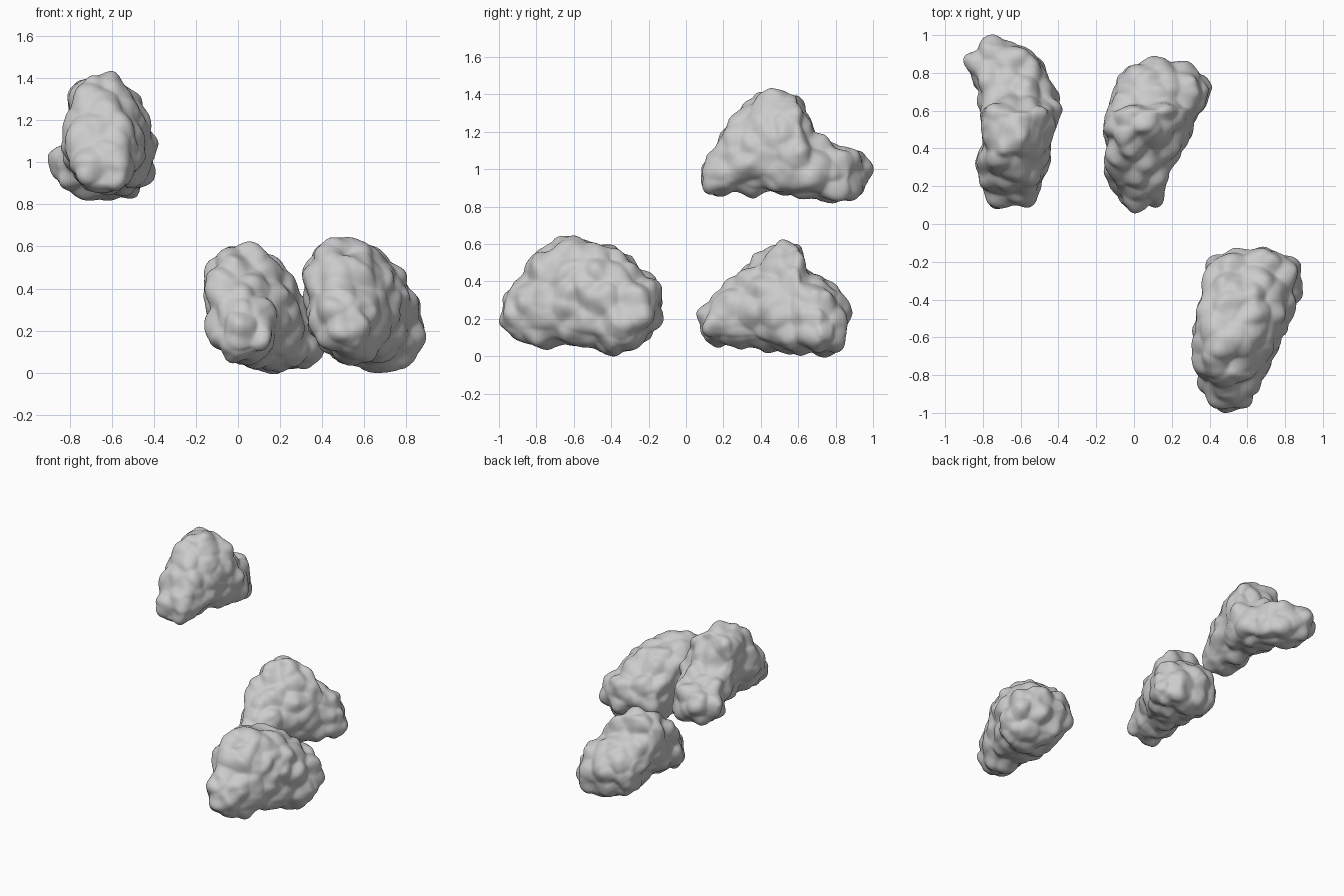
import bpy, bmesh, math
from mathutils import Vector, noise

SEG = 40


def power(c, e):
    return math.copysign(abs(c) ** e, c)


def lumps(p, seed):
    """Rounded bumps of two sizes, roughly centred on zero."""
    q = p + Vector((seed * 3.7, seed * 1.9, seed * 5.3))
    cell = noise.voronoi(q * 7.5)[0][0]
    return (0.018 * noise.noise(q * 5.0) + 0.020 * noise.noise(q * 11.0)
            + 0.055 * (0.45 - cell))


def rock(name, stations, shear0, shear1, taper, seed):
    """Loft sections (y, x min, x max, z min, z max) into a lumpy boulder."""
    bm = bmesh.new()
    y0, y1 = stations[0][0], stations[-1][0]
    rings = []
    for y, xa, xb, za, zb in stations:
        s = shear0 + (shear1 - shear0) * (y - y0) / (y1 - y0)
        cx, cz, w, h = (xa + xb) / 2, (za + zb) / 2, (xb - xa) / 2, (zb - za) / 2
        a = math.sqrt(max(w * w - (s * h) ** 2, (0.5 * w) ** 2))
        ring = []
        for i in range(SEG):
            t = math.tau * i / SEG
            dz = h * power(math.sin(t), 0.87)
            dx = a * power(math.cos(t), 0.87) * (1 - taper * max(0, dz / h))
            ring.append(bm.verts.new((cx + dx + s * dz, y, cz + dz)))
        rings.append(ring)
    for r, q in zip(rings, rings[1:]):
        for i in range(SEG):
            j = (i + 1) % SEG
            bm.faces.new((r[i], r[j], q[j], q[i]))
    bm.faces.new(rings[0])
    bm.faces.new(rings[-1])
    bmesh.ops.recalc_face_normals(bm, faces=bm.faces[:])
    me = bpy.data.meshes.new(name)
    bm.to_mesh(me)
    bm.free()
    ob = bpy.data.objects.new(name, me)
    bpy.context.collection.objects.link(ob)
    bpy.context.view_layer.objects.active = ob
    ob.select_set(True)

    # Even out the surface and round off the section edges
    m = ob.modifiers.new("even", 'REMESH')
    m.mode = 'VOXEL'
    m.voxel_size = 0.013
    m = ob.modifiers.new("soften", 'SMOOTH')
    m.factor, m.iterations = 0.5, 16
    for m in list(ob.modifiers):
        bpy.ops.object.modifier_apply(modifier=m.name)

    # Weathered lumps along the normals
    moved = [v.co + v.normal * lumps(v.co, seed) for v in ob.data.vertices]
    for v, co in zip(ob.data.vertices, moved):
        v.co = co
    m = ob.modifiers.new("polish", 'SMOOTH')
    m.factor, m.iterations = 0.5, 3
    bpy.ops.object.modifier_apply(modifier=m.name)
    bpy.ops.object.shade_smooth()
    ob.select_set(False)
    return ob


# High rock with a blunt head and a low tail
rock("floating_rock", [
    (0.08, -0.71, -0.55, 0.89, 1.00), (0.11, -0.77, -0.52, 0.87, 1.07),
    (0.20, -0.82, -0.48, 0.85, 1.20), (0.30, -0.83, -0.46, 0.86, 1.33),
    (0.37, -0.82, -0.45, 0.86, 1.41), (0.50, -0.82, -0.41, 0.86, 1.42),
    (0.60, -0.83, -0.40, 0.85, 1.41), (0.66, -0.83, -0.40, 0.84, 1.24),
    (0.70, -0.84, -0.41, 0.82, 1.20), (0.80, -0.88, -0.43, 0.81, 1.14),
    (0.88, -0.90, -0.48, 0.83, 1.12), (0.94, -0.85, -0.58, 0.87, 1.09),
    (0.98, -0.79, -0.68, 0.93, 1.03)], -0.05, -0.2, 0.15, 1)

# Low rock with a peak and a wide shelf behind it
rock("peaked_rock", [
    (0.07, -0.02, 0.11, 0.11, 0.22), (0.10, -0.08, 0.15, 0.07, 0.29),
    (0.20, -0.13, 0.17, 0.05, 0.39), (0.30, -0.16, 0.21, 0.05, 0.46),
    (0.40, -0.16, 0.25, 0.04, 0.55), (0.50, -0.17, 0.30, 0.03, 0.62),
    (0.60, -0.15, 0.36, 0.02, 0.61), (0.65, -0.14, 0.39, 0.01, 0.47),
    (0.72, -0.13, 0.42, 0.00, 0.42), (0.80, -0.10, 0.37, 0.01, 0.37),
    (0.84, -0.05, 0.30, 0.05, 0.32), (0.87, 0.03, 0.22, 0.13, 0.26)],
    -0.05, -0.38, 0.15, 2)

# Largest rock, broad on top
rock("broad_rock", [
    (-0.99, 0.46, 0.55, 0.17, 0.28), (-0.96, 0.41, 0.60, 0.12, 0.34),
    (-0.90, 0.36, 0.63, 0.09, 0.39), (-0.80, 0.32, 0.69, 0.05, 0.58),
    (-0.70, 0.30, 0.75, 0.05, 0.63), (-0.60, 0.30, 0.78, 0.04, 0.64),
    (-0.50, 0.32, 0.83, 0.03, 0.63), (-0.40, 0.34, 0.88, 0.00, 0.60),
    (-0.30, 0.35, 0.89, 0.02, 0.51), (-0.20, 0.38, 0.87, 0.08, 0.45),
    (-0.16, 0.44, 0.81, 0.15, 0.40), (-0.13, 0.53, 0.70, 0.23, 0.34)],
    -0.08, -0.3, 0.1, 3)
